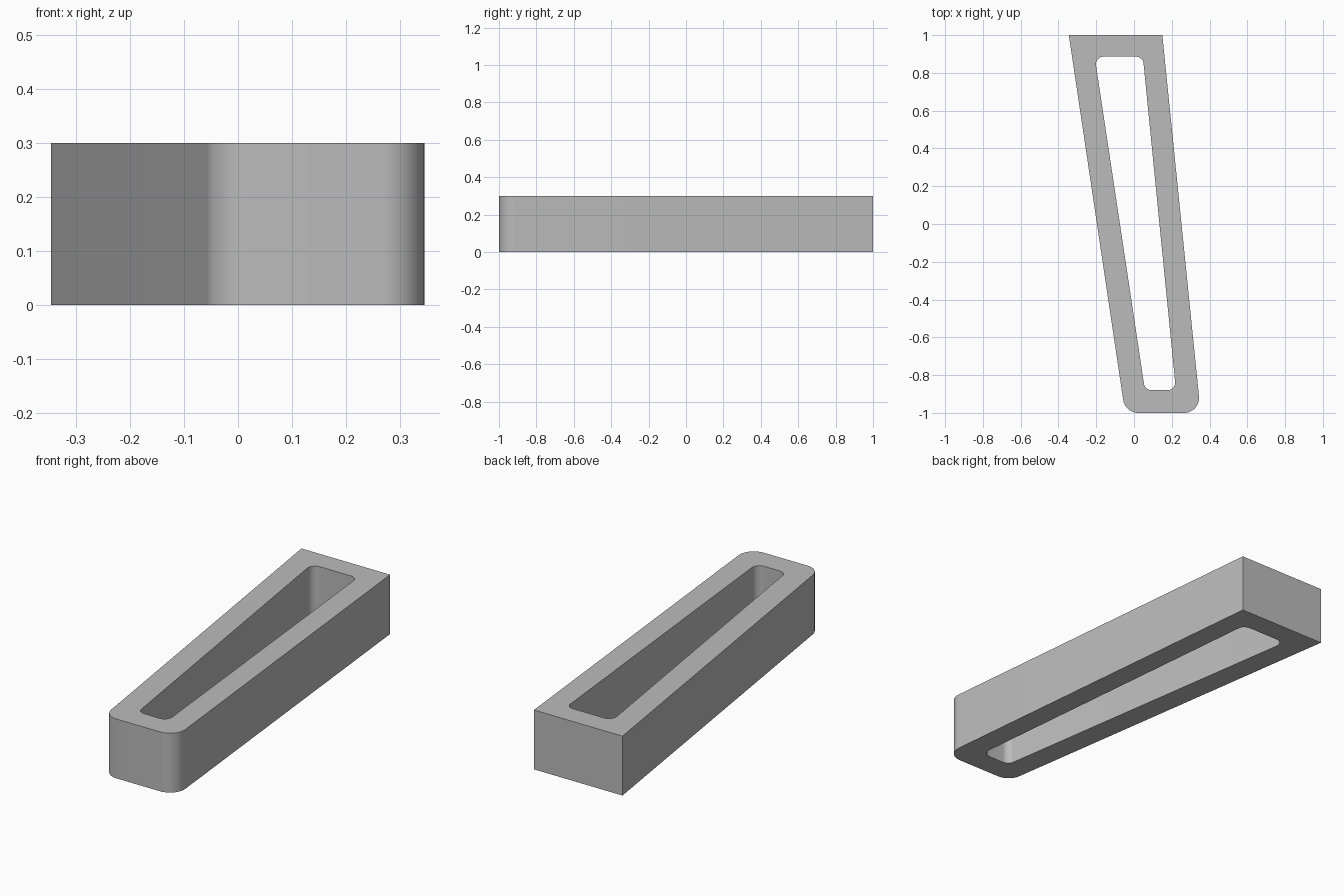
import bpy, bmesh, math
from mathutils import Vector

cube = bpy.data.objects.get("Cube")
if cube:
    bpy.data.objects.remove(cube, do_unlink=True)

HEIGHT = 0.3
ARC_STEPS = 12


def rounded_outline(corners):
    """Points of a polygon given as (x, y, corner radius), with filleted corners."""
    points = []
    for i, (x, y, radius) in enumerate(corners):
        corner = Vector((x, y))
        if radius == 0:
            points.append(corner)
            continue
        before = (Vector(corners[i - 1][:2]) - corner).normalized()
        after = (Vector(corners[(i + 1) % len(corners)][:2]) - corner).normalized()
        half = before.angle(after) / 2
        centre = corner + (before + after).normalized() * radius / math.sin(half)
        reach = radius / math.tan(half)
        start = corner + before * reach - centre
        end = corner + after * reach - centre
        sweep = start.angle(end)
        for k in range(ARC_STEPS + 1):
            t = k / ARC_STEPS
            points.append(centre + (start * math.sin((1 - t) * sweep)
                                    + end * math.sin(t * sweep)) / math.sin(sweep))
    return points


# Tapered bar: square back end, rounded front end
outer = [(-0.345, 1, 0), (-0.047, -1, 0.08), (0.353, -1, 0.08), (0.15, 1, 0)]
# Long slot through the bar
slot = [(-0.208, 0.886, 0.04), (0.058, -0.88, 0.04),
        (0.222, -0.88, 0.04), (0.047, 0.886, 0.04)]

bm = bmesh.new()
for corners in (outer, slot):
    verts = [bm.verts.new((p.x, p.y, 0)) for p in rounded_outline(corners)]
    for a, b in zip(verts, verts[1:] + verts[:1]):
        bm.edges.new((a, b))
bmesh.ops.triangle_fill(bm, edges=bm.edges[:], use_beauty=True)

# Raise the flat ring into a solid
raised = bmesh.ops.extrude_face_region(bm, geom=bm.faces[:], use_keep_orig=True)
bmesh.ops.translate(bm, vec=(0, 0, HEIGHT),
                    verts=[g for g in raised["geom"] if isinstance(g, bmesh.types.BMVert)])
bmesh.ops.recalc_face_normals(bm, faces=bm.faces[:])

mesh = bpy.data.meshes.new("slotted_bar")
bm.to_mesh(mesh)
bm.free()
bar = bpy.data.objects.new("slotted_bar", mesh)
bpy.context.collection.objects.link(bar)

# Plain grey finish
grey = bpy.data.materials.new("plain_grey")
grey.use_nodes = True
colour = (0.5, 0.5, 0.5, 1)
grey.diffuse_color = colour
grey.node_tree.nodes["Principled BSDF"].inputs["Base Color"].default_value = colour
mesh.materials.append(grey)

bpy.ops.object.select_all(action="DESELECT")
bar.select_set(True)
bpy.context.view_layer.objects.active = bar
bpy.ops.object.shade_smooth_by_angle(angle=math.radians(30))
